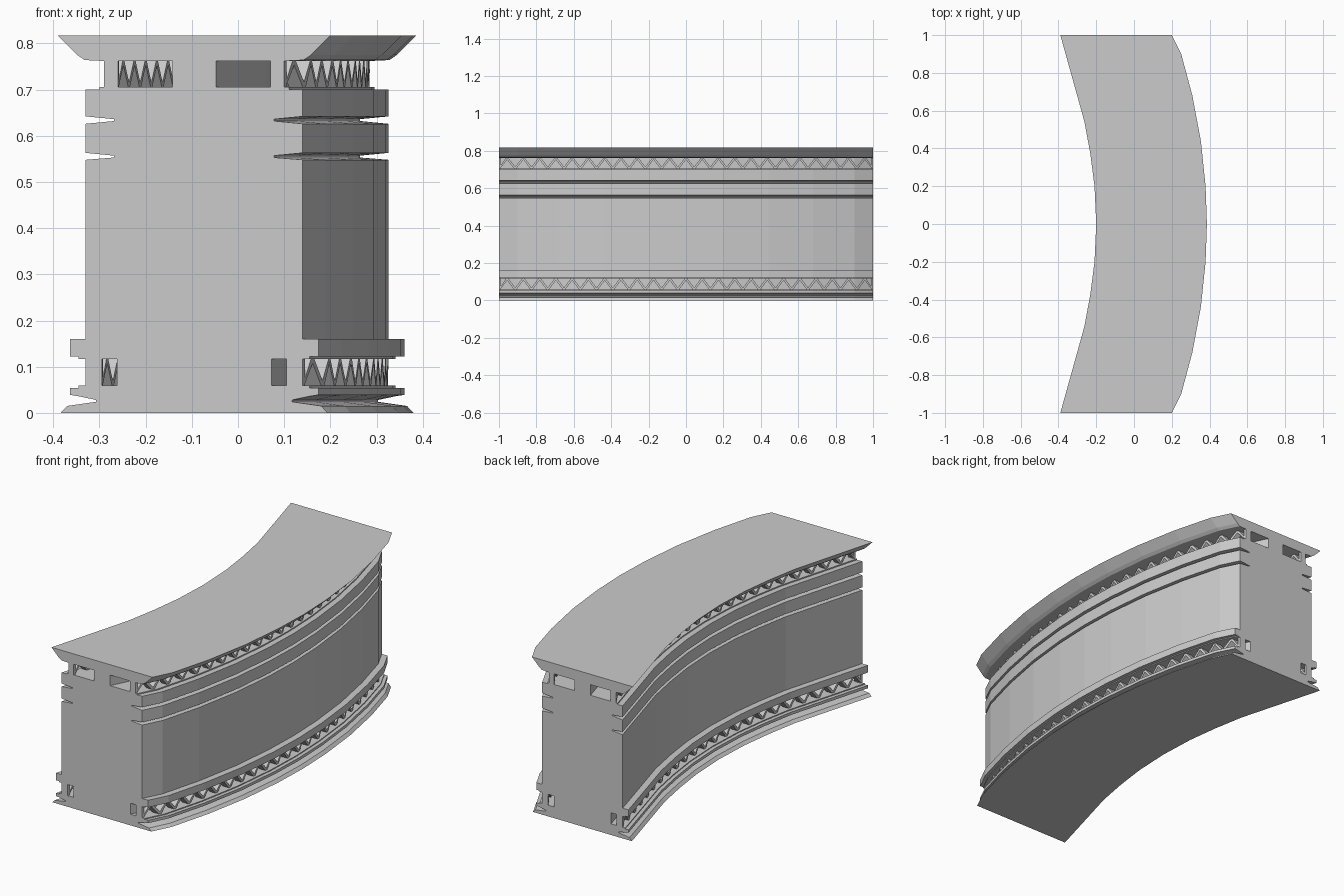
import bpy, bmesh

if "Cube" in bpy.data.objects:
    bpy.data.objects.remove(bpy.data.objects["Cube"])

# Plan outline of the curved wall: (distance from centre along y, x of widest edge)
OUTER = [(0, .386), (.2, .379), (.44, .354), (.68, .309), (.9, .25), (1, .2)]
INNER = [(0, -.2), (.2, -.209), (.37, -.231), (.54, -.262), (.77, -.326), (1, -.39)]


def interp(pts, y):
    y = abs(y)
    for (a, xa), (b, xb) in zip(pts, pts[1:]):
        if y <= b + 1e-9:
            return xa + (xb - xa) * (y - a) / (b - a)
    return pts[-1][1]


def face_x(side, depth, y):
    """x of a point set back by depth from the outer (+1) or inner (-1) edge"""
    return interp(OUTER, y) - depth if side > 0 else interp(INNER, y) + depth


def finish(bm, name):
    bmesh.ops.recalc_face_normals(bm, faces=bm.faces)
    me = bpy.data.meshes.new(name)
    bm.to_mesh(me)
    bm.free()
    ob = bpy.data.objects.new(name, me)
    bpy.context.collection.objects.link(ob)
    return ob


# Moulded side profile, bottom to top: (setback depth, z), with truss channels
PROFILE = [
    (.006, 0), (.02, .015), (.083, .024), (.083, .028), (.045, .036),
    (.026, .039), (.026, .054), (.045, .054), (.045, .059),
    (.128, .059), (.128, .117), (.045, .117), (.045, .122),
    (.026, .122), (.026, .16), (.06, .16), (.06, .548),
    (.122, .553), (.122, .557), (.06, .563), (.06, .626),
    (.122, .632), (.122, .636), (.06, .642), (.06, .70),
    (.09, .70), (.09, .706), (.248, .706), (.248, .762),
    (.10, .762), (.058, .764), (.042, .775), (0, .817)]

# Wall body: sweep the profile along the curve
half = sorted({p[0] for p in OUTER + INNER})
stations = [-y for y in reversed(half) if y > 0] + half
bm = bmesh.new()
rings = []
for y in stations:
    ring = [bm.verts.new((face_x(1, d, y), y, z)) for d, z in PROFILE]
    ring += [bm.verts.new((face_x(-1, d, y), y, z)) for d, z in reversed(PROFILE)]
    rings.append(ring)
n = len(rings[0])
for a, b in zip(rings, rings[1:]):
    for i in range(n):
        j = (i + 1) % n
        bm.faces.new((a[i], a[j], b[j], b[i]))
# End caps, split into strips across the wall
m = len(PROFILE)
for ring in (rings[0], rings[-1]):
    for i in range(m - 1):
        bm.faces.new((ring[i], ring[i + 1], ring[n - 2 - i], ring[n - 1 - i]))
finish(bm, "wall_body")


def add_bar(bm, side, d0, d1, y0, y1, z0, z1, w):
    """Slanted bar from (y0, z0) to (y1, z1), d0..d1 deep and w wide"""
    v = []
    for y, z in ((y0, z0), (y1, z1)):
        for d, s in ((d0, -1), (d0, 1), (d1, 1), (d1, -1)):
            yy = max(-1, min(1, y + s * w / 2))
            v.append(bm.verts.new((face_x(side, d, yy), yy, z)))
    for f in ((0, 1, 2, 3), (7, 6, 5, 4), (0, 4, 5, 1), (1, 5, 6, 2),
              (2, 6, 7, 3), (3, 7, 4, 0)):
        bm.faces.new([v[i] for i in f])


def truss(name, side, d0, d1, z0, z1, count=46):
    bm = bmesh.new()
    step = 2 / count
    for i in range(count):
        y = -1 + i * step
        lo, hi = (z0, z1) if i % 2 == 0 else (z1, z0)
        add_bar(bm, side, d0, d1, y, y + step, lo, hi, .014)
    # Posts closing both ends
    for y in (-.995, .995):
        add_bar(bm, side, d0, d1, y, y, z0, z1, .01)
    finish(bm, name)


# Zigzag trusses on both faces, in the upper and lower channels
for side, label in ((1, "outer"), (-1, "inner")):
    truss("upper_truss_" + label, side, .10, .13, .706, .762)
    truss("lower_truss_" + label, side, .06, .095, .059, .117)
